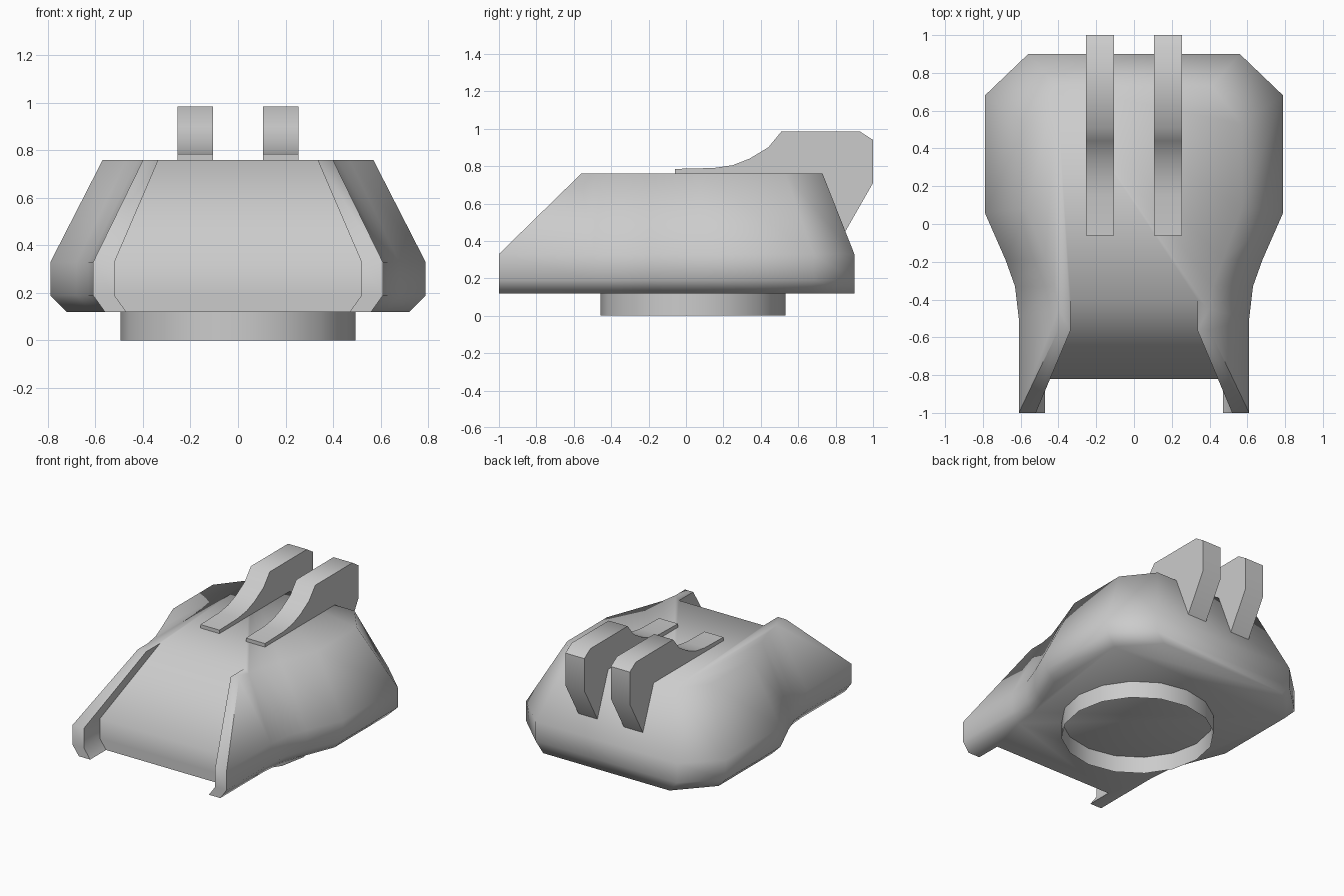
import bpy, bmesh, math

if "Cube" in bpy.data.objects:
    bpy.data.objects.remove(bpy.data.objects["Cube"])


def finish(name, bm, angle):
    bmesh.ops.recalc_face_normals(bm, faces=bm.faces)
    mesh = bpy.data.meshes.new(name)
    bm.to_mesh(mesh)
    bm.free()
    obj = bpy.data.objects.new(name, mesh)
    bpy.context.collection.objects.link(obj)
    bpy.ops.object.select_all(action='DESELECT')
    obj.select_set(True)
    bpy.context.view_layer.objects.active = obj
    bpy.ops.object.shade_smooth_by_angle(angle=math.radians(angle))
    return obj


def loft(name, rings, angle, caps=True):
    bm = bmesh.new()
    loops = [[bm.verts.new(p) for p in ring] for ring in rings]
    for a, b in zip(loops, loops[1:]):
        for i in range(len(a)):
            j = (i + 1) % len(a)
            bm.faces.new((a[i], a[j], b[j], b[i]))
    if caps:
        bm.faces.new(loops[0])
        bm.faces.new(loops[-1])
    return finish(name, bm, angle)


def mirrored_ring(half, z):
    right = [(x, y, z) for x, y in half]
    return right + [(-x, y, z) for x, y, z in reversed(right)]


# Hull: half outlines from the back, round the side, to the front recess
bottom = [(.50, .90), (.72, .66), (.72, .06), (.62, -.19), (.575, -.33),
          (.56, -.50), (.56, -1), (.47, -1), (.47, -.82)]
middle = [(.56, .90), (.79, .68), (.79, .06), (.68, -.19), (.63, -.33),
          (.61, -.50), (.61, -1), (.52, -1), (.52, -.82)]
top = [(.41, .73), (.57, .53), (.57, .08), (.47, -.19), (.42, -.33),
       (.40, -.45), (.40, -.56), (.335, -.56), (.335, -.40)]
loft("hull", [mirrored_ring(bottom, .12), mirrored_ring(middle, .19),
              mirrored_ring(middle, .33), mirrored_ring(top, .76)], 66)

# Turret collar: open tube below the hull
collar = [[(.495 * math.cos(math.tau * i / 16),
            .037 + .495 * math.sin(math.tau * i / 16), z) for i in range(16)]
          for z in (0, .125)]
loft("base_collar", collar, 40, caps=False)

# Twin back fins with a swept front edge
profile = [(-.06, .74), (-.06, .785), (.15, .79), (.25, .805), (.34, .84),
           (.44, .90), (.51, .985), (.93, .985), (1.0, .94), (1.0, .71),
           (.84, .43), (.60, .60), (.45, .74)]
for side, name in ((-1, "left_fin"), (1, "right_fin")):
    loft(name, [[(side * x, y, z) for y, z in profile] for x in (.105, .255)], 55)
